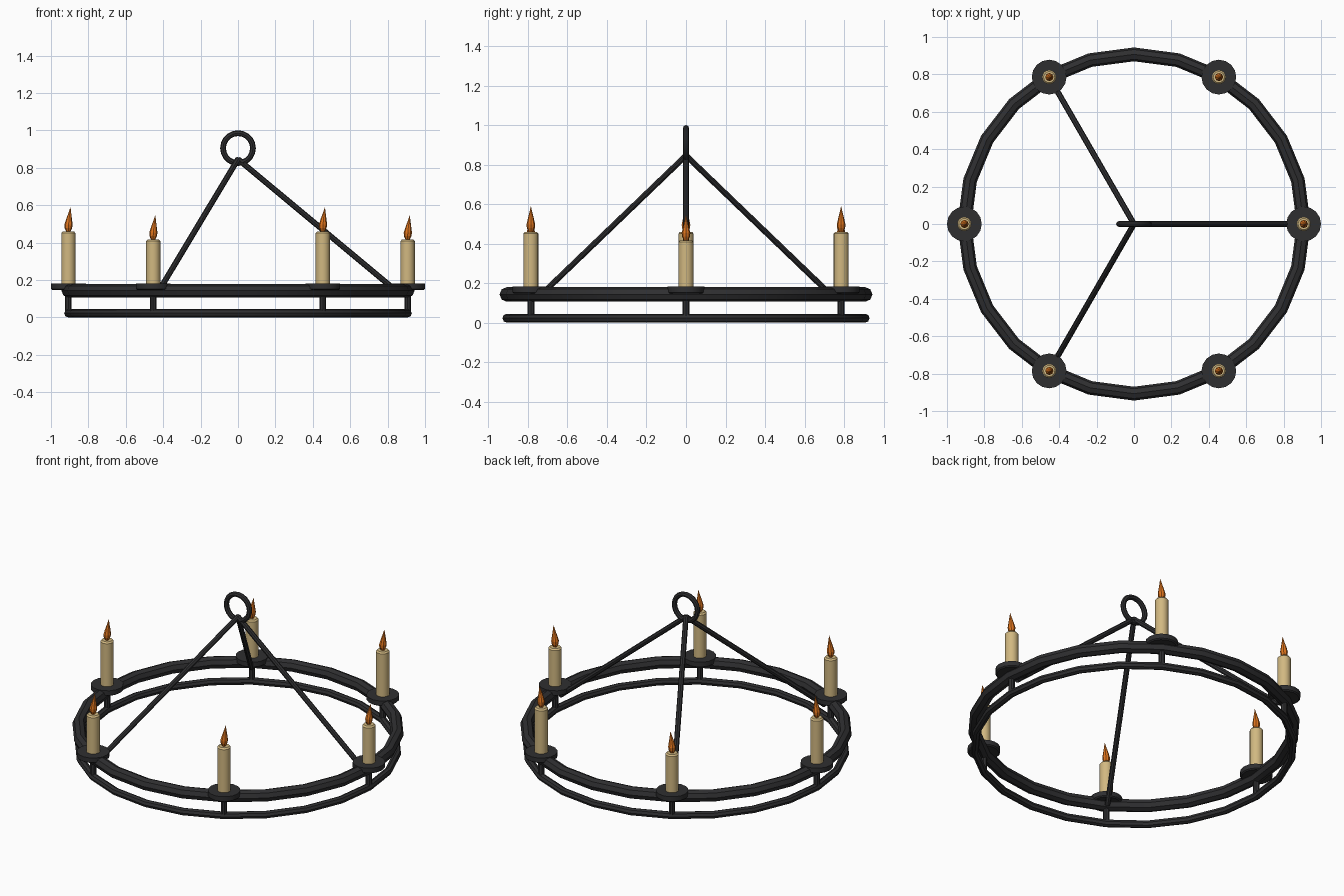
import bpy, bmesh, math
from mathutils import Vector

if "Cube" in bpy.data.objects:
    bpy.data.objects.remove(bpy.data.objects["Cube"])


def material(name, rgb):
    m = bpy.data.materials.new(name)
    m.diffuse_color = (*rgb, 1)
    m.use_nodes = True
    m.node_tree.nodes["Principled BSDF"].inputs["Base Color"].default_value = m.diffuse_color
    return m


iron = material("dark_iron", (0.028, 0.028, 0.030))
wax = material("candle_wax", (0.64, 0.48, 0.22))
fire = material("flame_orange", (0.75, 0.18, 0.013))

R = 0.907  # radius on which rings and candles sit


def finish(ob, name, mat, smooth=True):
    ob.name = name
    ob.data.materials.append(mat)
    if smooth:
        bpy.ops.object.select_all(action='DESELECT')
        ob.select_set(True)
        bpy.context.view_layer.objects.active = ob
        bpy.ops.object.shade_smooth_by_angle(angle=math.radians(30))
    return ob


def torus(name, z, major, minor, segs, rot=(0, 0, 0)):
    bpy.ops.mesh.primitive_torus_add(location=(0, 0, z), rotation=rot, major_radius=major,
                                     minor_radius=minor, major_segments=segs, minor_segments=8)
    return finish(bpy.context.object, name, iron)


def rod(name, a, b, r, sides=8):
    a, b = Vector(a), Vector(b)
    d = b - a
    bpy.ops.mesh.primitive_cylinder_add(vertices=sides, radius=r, depth=d.length,
                                        location=(a + b) / 2,
                                        rotation=d.to_track_quat('Z', 'Y').to_euler())
    return finish(bpy.context.object, name, iron)


def lathe(name, profile, sides, loc, mat, smooth=True):
    """Spin (radius, z, x shift) rings around z and cap both ends."""
    bm = bmesh.new()
    rings = []
    for r, z, dx in profile:
        rings.append([bm.verts.new((dx + r * math.cos(2 * math.pi * i / sides),
                                    r * math.sin(2 * math.pi * i / sides), z))
                      for i in range(sides)])
    for lo, hi in zip(rings, rings[1:]):
        for i in range(sides):
            j = (i + 1) % sides
            bm.faces.new((lo[i], lo[j], hi[j], hi[i]))
    bm.faces.new(rings[0][::-1])
    bm.faces.new(rings[-1])
    me = bpy.data.meshes.new(name)
    bm.to_mesh(me)
    bm.free()
    ob = bpy.data.objects.new(name, me)
    bpy.context.collection.objects.link(ob)
    ob.location = loc
    return finish(ob, name, mat, smooth)


# Hoops and hanging loop
torus("main_hoop", 0.143, R, 0.037, 24)
torus("lower_hoop", 0.0225, R, 0.0225, 24)
torus("hanging_loop", 0.905, 0.08, 0.0155, 20, (math.pi / 2, 0, 0))

for k in range(6):
    a = math.radians(60 * k)
    x, y = R * math.cos(a), R * math.sin(a)
    top = 0.46 if k % 2 else 0.417  # alternating candle heights

    # Post between hoops, drip dish, candle and flame
    rod(f"post_{k}", (x, y, 0.015), (x, y, 0.15), 0.018)
    lathe(f"drip_dish_{k}", [(0.085, 0.147, 0), (0.093, 0.153, 0), (0.093, 0.182, 0)],
          16, (x, y, 0), iron)
    lathe(f"candle_{k}", [(0.038, 0.175, 0), (0.038, top - 0.009, 0), (0.030, top, 0)],
          16, (x, y, 0), wax)
    lathe(f"flame_{k}", [(0.010, -0.003, 0), (0.020, 0.018, 0), (0.022, 0.036, 0.001),
                         (0.015, 0.068, 0.004), (0.007, 0.1, 0.008), (0.0008, 0.128, 0.011)],
          8, (x, y, top), fire, False)

    # Suspension rods on every second arm
    if k % 2 == 0:
        rod(f"suspension_rod_{k}", (0, 0, 0.846),
            (0.87 * math.cos(a), 0.87 * math.sin(a), 0.122), 0.0155)
